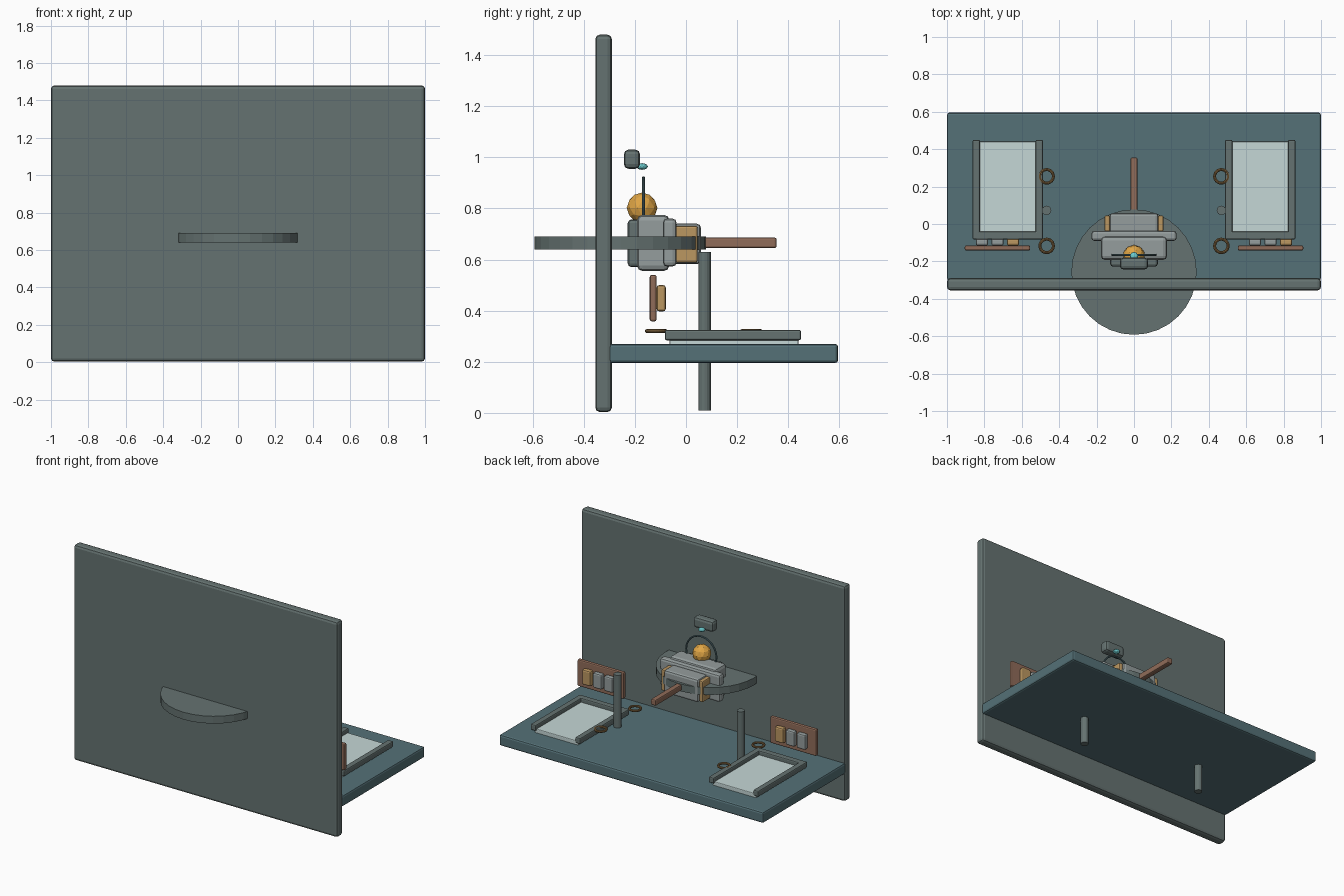
import bpy, math

if "Cube" in bpy.data.objects:
    bpy.data.objects.remove(bpy.data.objects["Cube"])

def material(name, rgb):
    m = bpy.data.materials.new(name)
    m.diffuse_color = (*rgb, 1)
    m.use_nodes = True
    m.node_tree.nodes["Principled BSDF"].inputs["Base Color"].default_value = m.diffuse_color
    return m

SLATE = material("slate", (0.13, 0.17, 0.165))
TEAL = material("teal", (0.09, 0.165, 0.185))
GREY = material("grey", (0.30, 0.34, 0.34))
GLASS = material("pale_glass", (0.56, 0.68, 0.67))
WOOD = material("copper_brown", (0.28, 0.15, 0.10))
GOLD = material("gold", (0.50, 0.31, 0.12))
AMBER = material("amber", (0.75, 0.38, 0.06))
BRASS = material("brass", (0.22, 0.13, 0.05))
CYAN = material("cyan", (0.15, 0.60, 0.62))

def finish(name, mat):
    o = bpy.context.object
    o.name = name
    o.data.materials.append(mat)
    return o

def box(name, x, y, z, mat, bevel=0.008, seg=2):
    """Bevelled box from (min, max) ranges."""
    r = [sorted(v) for v in (x, y, z)]
    bpy.ops.mesh.primitive_cube_add(size=1, location=[(a + b) / 2 for a, b in r])
    o = finish(name, mat)
    o.scale = [b - a for a, b in r]
    bpy.ops.object.transform_apply(location=False, rotation=False, scale=True)
    mod = o.modifiers.new("bevel", 'BEVEL')
    mod.width, mod.segments = bevel, seg
    return o

def cylinder(name, loc, radius, depth, mat, sides):
    bpy.ops.mesh.primitive_cylinder_add(vertices=sides, radius=radius, depth=depth, location=loc)
    return finish(name, mat)

def ring(name, loc, major, minor, mat, rot=(0, 0, 0)):
    bpy.ops.mesh.primitive_torus_add(location=loc, rotation=rot, major_radius=major,
        minor_radius=minor, major_segments=24, minor_segments=8)
    return finish(name, mat)

# Wall, desk and round shelf through the wall
box("back_wall", (-1, 1), (-0.355, -0.29), (0.003, 1.48), SLATE, 0.018)
box("desk_slab", (-1, 1), (-0.30, 0.595), (0.195, 0.27), TEAL, 0.012)
cylinder("round_shelf", (0, -0.257, 0.665), 0.335, 0.05, SLATE, 32)

# Central machine, layered from back to front
box("rear_plate", (-0.127, 0.127), (-0.228, -0.16), (0.57, 0.757), SLATE, 0.015)
box("main_body", (-0.177, 0.177), (-0.192, -0.065), (0.555, 0.775), GREY, 0.022)
box("front_flange", (-0.228, 0.228), (-0.09, -0.037), (0.573, 0.76), GREY, 0.015)
box("front_block", (-0.13, 0.13), (-0.05, 0.058), (0.582, 0.74), GREY, 0.015)
box("handle_bar", (-0.019, 0.019), (0.04, 0.355), (0.645, 0.686), WOOD)
bpy.ops.mesh.primitive_ico_sphere_add(subdivisions=2, radius=0.06, location=(0, -0.172, 0.802))
finish("amber_globe", AMBER)
ring("globe_halo", (0, -0.166, 0.805), 0.115, 0.006, TEAL, (math.pi / 2, 0, 0))

# Sensor head floating over the globe
box("sensor_head", (-0.075, 0.075), (-0.243, -0.18), (0.955, 1.03), SLATE, 0.018)
bpy.ops.mesh.primitive_ico_sphere_add(subdivisions=2, radius=1, location=(0, -0.172, 0.964))
finish("sensor_lens", CYAN).scale = (0.022, 0.023, 0.013)

# Side stations
for s, side in ((-1, "left"), (1, "right")):
    box(side + "_clasp", (s * 0.128, s * 0.158), (-0.04, 0.045), (0.588, 0.732), GOLD)
    cylinder(side + "_post", (s * 0.467, 0.073, 0.32), 0.025, 0.62, SLATE, 16)
    # Screen with a three-sided frame
    box(side + "_screen", (s * 0.51, s * 0.84), (-0.065, 0.44), (0.265, 0.297), GLASS, 0.005)
    for a, b, end in ((0.486, 0.526, "inner"), (0.823, 0.863, "outer")):
        box(f"{side}_{end}_rail", (s * a, s * b), (-0.075, 0.45), (0.284, 0.325), SLATE)
    box(side + "_cross_rail", (s * 0.486, s * 0.863), (-0.083, -0.04), (0.284, 0.325), SLATE)
    # Floating rings
    for y, end in ((0.255, "front"), (-0.117, "rear")):
        ring(f"{side}_{end}_ring", (s * 0.467, y, 0.32), 0.036, 0.008, BRASS)
    # Key rack, gold key always on the +x end
    c = s * 0.73
    box(side + "_rack_board", (c - 0.175, c + 0.175), (-0.142, -0.115), (0.358, 0.54), WOOD)
    for i, mat in enumerate((GREY, GREY, GOLD)):
        k = c + (i - 1) * 0.083
        box(f"{side}_rack_key_{i + 1}", (k - 0.033, k + 0.033), (-0.115, -0.079), (0.397, 0.5), mat, 0.01)
